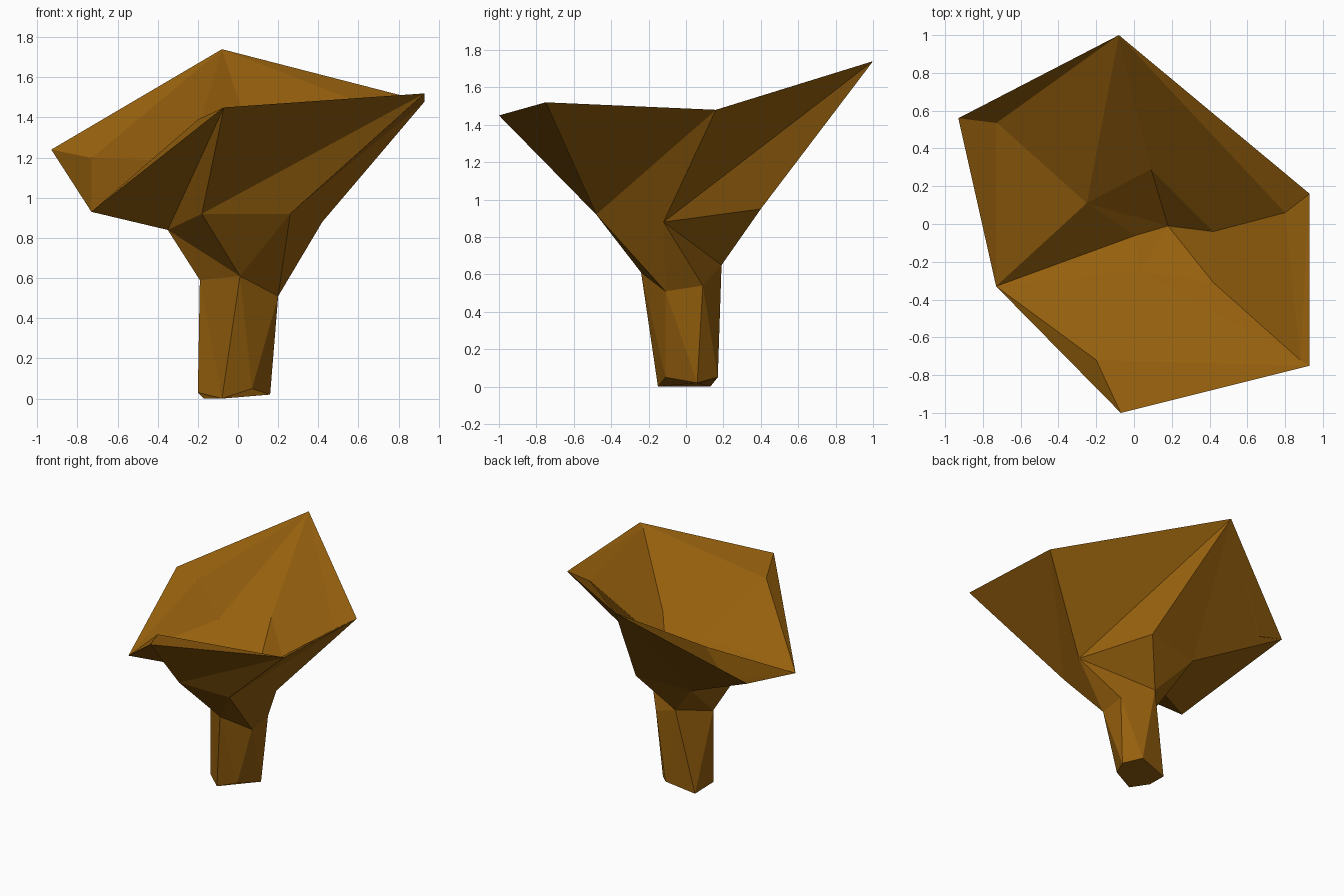
import bpy
import bmesh

default_cube = bpy.data.objects.get("Cube")
if default_cube:
    bpy.data.objects.remove(default_cube, do_unlink=True)


def make_material(name, colour):
    material = bpy.data.materials.new(name)
    material.use_nodes = True
    material.diffuse_color = colour
    for node in material.node_tree.nodes:
        if node.type == "BSDF_PRINCIPLED":
            node.inputs["Base Color"].default_value = colour
            node.inputs["Roughness"].default_value = 1
    return material


def add_ring(mesh, points):
    return [mesh.verts.new(point) for point in points]


def bridge(mesh, lower, upper, steps):
    """Join two closed rings by triangles: l steps along lower, u along upper."""
    low = high = 0
    for step in steps:
        start = lower[low % len(lower)]
        end = upper[high % len(upper)]
        if step == "l":
            low += 1
            mesh.faces.new((start, lower[low % len(lower)], end))
        else:
            high += 1
            mesh.faces.new((start, upper[high % len(upper)], end))


def finish(mesh, name, material):
    bmesh.ops.remove_doubles(mesh, verts=mesh.verts, dist=0.0005)
    bmesh.ops.recalc_face_normals(mesh, faces=mesh.faces)
    data = bpy.data.meshes.new(name)
    mesh.to_mesh(data)
    mesh.free()
    data.materials.append(material)
    thing = bpy.data.objects.new(name, data)
    bpy.context.collection.objects.link(thing)
    return thing


# Every ring runs front, left, back, right around the stalk
foot_points = [(-.08, -.15, 0), (.07, -.11, .05), (.16, .06, .02),
               (.06, .17, .05), (-.17, .13, 0), (-.2, -.06, .03)]
neck_points = [(.01, -.24, .61), (.2, -.11, .51), (.2, .09, .54),
               (-.04, .19, .65), (-.19, -.07, .59)]
gill_points = [(-.18, -.48, .92), (.26, -.48, .92), (.42, -.12, .88),
               (.16, .4, .95), (-.28, .33, .92), (-.35, -.07, .84)]
back_tip = (-.08, 1, 1.74)
low_tip = (-.73, -.33, .93)
rim_points = [(-.07, -1, 1.45), (.93, -.75, 1.52), (.93, .16, 1.48),
              back_tip, (-.93, .56, 1.24), low_tip]
lip_points = [(-.2, -.72, 1.39), (.88, -.72, 1.5), (.8, .06, 1.4),
              back_tip, (-.73, .54, 1.2), low_tip]
floor_points = [(.03, -.25, 1.04), (.42, -.31, 1.12), (.42, -.04, 1.11),
                (.09, .29, 1.22), (-.25, .11, 1.18), (.01, -.06, .96)]
hollow_point = [(.18, -.01, .93)]

brown = make_material("golden brown", (.3, .115, .004, 1))

# Funnel-shaped mushroom: stalk, flared underside, rim and hollow top
body = bmesh.new()
foot = add_ring(body, foot_points)
neck = add_ring(body, neck_points)
gills = add_ring(body, gill_points)
rim = add_ring(body, rim_points)
lip = add_ring(body, lip_points)
floor = add_ring(body, floor_points)
hollow = add_ring(body, hollow_point)

body.faces.new(list(reversed(foot)))
bridge(body, foot, neck, "lulululullu")
bridge(body, neck, gills, "ululluululu")
bridge(body, gills, rim, "ulululluulul")
bridge(body, rim, lip, "lu" * len(rim))
bridge(body, lip, floor, "lulu" + "ulul" + "lu" + "ul")
bridge(body, floor, hollow, "l" * len(floor))
finish(body, "funnel_mushroom", brown)
